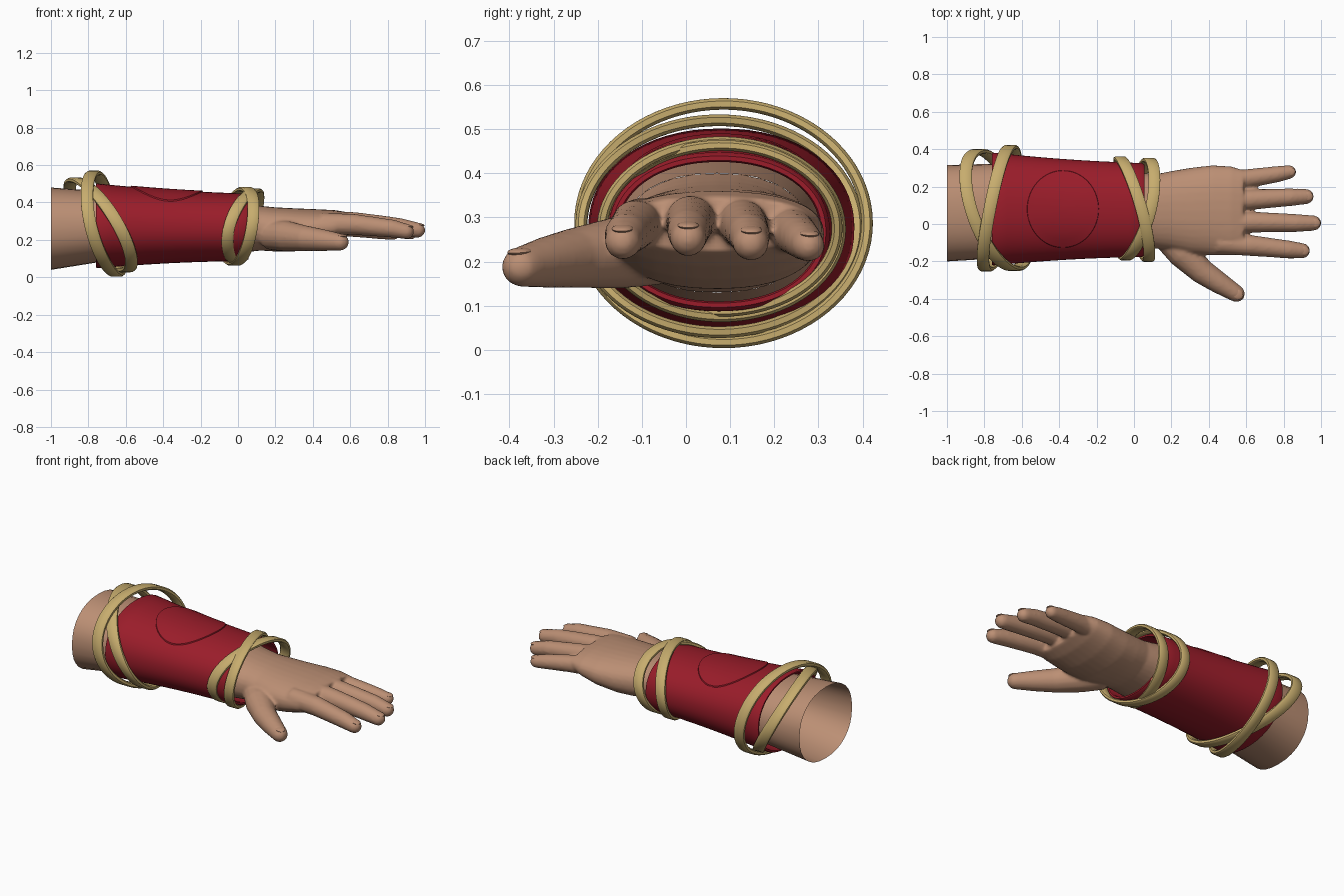
import bpy, bmesh, math
from mathutils import Vector

if "Cube" in bpy.data.objects:
    bpy.data.objects.remove(bpy.data.objects["Cube"])


def material(name, rgb):
    m = bpy.data.materials.new(name)
    m.diffuse_color = (*rgb, 1)
    m.use_nodes = True
    m.node_tree.nodes["Principled BSDF"].inputs["Base Color"].default_value = m.diffuse_color
    return m


SKIN = material("skin", (0.50, 0.275, 0.175))
RED = material("red_cloth", (0.325, 0.012, 0.023))
GOLD = material("gold_cord", (0.57, 0.415, 0.155))


def skin_rings(bm, rings, closed=False, cap=(False, False)):
    """Loft quads through equally sized rings of points."""
    vs = [[bm.verts.new(p) for p in r] for r in rings]
    n = len(vs[0])
    for i in range(len(vs) if closed else len(vs) - 1):
        a, b = vs[i], vs[(i + 1) % len(vs)]
        for j in range(n):
            k = (j + 1) % n
            bm.faces.new((a[j], a[k], b[k], b[j]))
    if cap[0]:
        bm.faces.new(vs[0][::-1])
    if cap[1]:
        bm.faces.new(vs[-1])


def finish(bm, name, mat, angle=40):
    bmesh.ops.recalc_face_normals(bm, faces=bm.faces[:])
    me = bpy.data.meshes.new(name)
    bm.to_mesh(me)
    bm.free()
    ob = bpy.data.objects.new(name, me)
    bpy.context.collection.objects.link(ob)
    me.materials.append(mat)
    bpy.ops.object.select_all(action='DESELECT')
    ob.select_set(True)
    bpy.context.view_layer.objects.active = ob
    bpy.ops.object.shade_smooth_by_angle(angle=math.radians(angle))
    return ob


def section(x, y0, y1, z0, z1, power=2.15, n=32, inset=0.0):
    """Superellipse cross-section of the arm at x."""
    out = []
    for i in range(n):
        t = 2 * math.pi * i / n
        c, s = math.cos(t), math.sin(t)
        u = math.copysign(abs(c) ** (2 / power), c)
        v = math.copysign(abs(s) ** (2 / power), s)
        out.append((x, (y0 + y1) / 2 + u * ((y1 - y0) / 2 - inset),
                    (z0 + z1) / 2 + v * ((z1 - z0) / 2 - inset)))
    return out


# Forearm: open tube
bm = bmesh.new()
skin_rings(bm, [section(*r, power=2.25) for r in (
    (-1.0, -0.20, 0.315, 0.04, 0.48), (-0.75, -0.185, 0.322, 0.08, 0.462),
    (-0.4, -0.165, 0.31, 0.105, 0.435), (0.0, -0.14, 0.28, 0.13, 0.40))])
finish(bm, "forearm", SKIN)

# Hand: palm and digits, fused together
bm = bmesh.new()
skin_rings(bm, [section(*r, power=2.25) for r in (
    (-0.01, -0.142, 0.282, 0.128, 0.402), (0.05, -0.135, 0.272, 0.135, 0.392),
    (0.12, -0.13, 0.267, 0.143, 0.382), (0.2, -0.14, 0.283, 0.138, 0.374),
    (0.3, -0.162, 0.30, 0.138, 0.369), (0.42, -0.168, 0.314, 0.16, 0.364),
    (0.52, -0.168, 0.308, 0.19, 0.359), (0.585, -0.155, 0.288, 0.222, 0.348))],
    cap=(True, True))

DIGITS = {
    "index": [(0.45, -0.10, 0.285, 0.06), (0.62, -0.115, 0.283, 0.056), (0.72, -0.125, 0.272, 0.052),
              (0.83, -0.137, 0.26, 0.048), (0.90, -0.143, 0.245, 0.041)],
    "middle": [(0.45, 0.01, 0.295, 0.06), (0.62, 0.01, 0.293, 0.056), (0.75, 0.008, 0.281, 0.052),
               (0.87, 0.005, 0.268, 0.048), (0.96, 0.005, 0.252, 0.041)],
    "ring": [(0.45, 0.12, 0.29, 0.06), (0.62, 0.13, 0.284, 0.055), (0.73, 0.137, 0.272, 0.051),
             (0.84, 0.143, 0.26, 0.047), (0.92, 0.147, 0.242, 0.041)],
    "little": [(0.45, 0.22, 0.275, 0.055), (0.6, 0.242, 0.268, 0.051), (0.69, 0.255, 0.257, 0.047),
               (0.77, 0.267, 0.246, 0.043), (0.83, 0.278, 0.236, 0.037)],
    "thumb": [(0.17, -0.06, 0.225, 0.078), (0.26, -0.155, 0.22, 0.082), (0.365, -0.255, 0.208, 0.068),
              (0.46, -0.318, 0.198, 0.058), (0.547, -0.372, 0.188, 0.046)],
}


def digit_rings(pts, n=16):
    p = [Vector(q[:3]) for q in pts]
    r = [q[3] for q in pts]
    d = (p[-1] - p[-2]).normalized()
    for a in (25, 50, 70, 85):                     # rounded tip
        p.append(p[len(pts) - 1] + d * r[len(pts) - 1] * math.sin(math.radians(a)))
        r.append(r[len(pts) - 1] * math.cos(math.radians(a)))
    rings = []
    for i, c in enumerate(p):
        t = (p[min(i + 1, len(p) - 1)] - p[max(i - 1, 0)]).normalized()
        side = Vector((0, 0, 1)).cross(t).normalized()
        up = t.cross(side)
        rings.append([c + (side * math.cos(k * 2 * math.pi / n)
                           + up * math.sin(k * 2 * math.pi / n)) * r[i] for k in range(n)])
    return rings


for pts in DIGITS.values():
    skin_rings(bm, digit_rings(pts), cap=(True, True))
hand = finish(bm, "hand", SKIN, 60)
rm = hand.modifiers.new("fuse", 'REMESH')
rm.mode, rm.voxel_size, rm.use_smooth_shade = 'VOXEL', 0.009, True
sm = hand.modifiers.new("soften", 'SMOOTH')
sm.factor, sm.iterations = 0.5, 4

# Fingernails: thin shields on top of each tip
bm = bmesh.new()
for pts in DIGITS.values():
    tip, r = Vector(pts[-1][:3]), pts[-1][3]
    d = (tip - Vector(pts[-2][:3])).normalized()
    side = Vector((0, 0, 1)).cross(d).normalized()
    up = d.cross(side)
    res = bmesh.ops.create_uvsphere(bm, u_segments=16, v_segments=8, radius=1)
    for v in res["verts"]:
        c = v.co.copy()
        v.co = tip + d * (c.x * 0.7 + 0.1) * r + side * c.y * r * 0.6 + up * (r * 0.76 + c.z * r * 0.2)
finish(bm, "fingernails", SKIN, 60)

# Sleeve: tapered cuff with wall thickness and rolled rims
X0, X1 = -0.76, 0.055
A, B = (-0.222, 0.382, 0.048, 0.502), (-0.175, 0.325, 0.088, 0.447)


def sleeve_row(x):
    f = (x - X0) / (X1 - X0)
    k = 0.008 * math.sin(math.pi * f)              # slight waist
    return [a + (b - a) * f + s * k for a, b, s in zip(A, B, (1, -1, 1, -1))]


bm = bmesh.new()
steps = [(X0, .014), (X0, .005), (X0 + .008, 0)] + \
        [(X0 + (X1 - X0) * i / 10, 0) for i in range(1, 10)] + \
        [(X1 - .012, 0), (X1, .008), (X1, .018), (X1 - .012, .022), (X0 + .012, .016)]
skin_rings(bm, [section(x, *sleeve_row(x), n=64, inset=i) for x, i in steps], closed=True)
finish(bm, "sleeve", RED)

# Round panel lying on the top of the sleeve
bm = bmesh.new()


def on_sleeve(x, y, lift):
    y0, y1, z0, z1 = sleeve_row(x)
    u = abs(y - (y0 + y1) / 2) / ((y1 - y0) / 2)
    return (x, y, (z0 + z1) / 2 + (z1 - z0) / 2 * (1 - u ** 2.15) ** (1 / 2.15) + lift)


rings = [[on_sleeve(-0.38 + 0.19 * f * math.cos(t * math.pi / 32),
                    0.08 + 0.205 * f * math.sin(t * math.pi / 32), h) for t in range(64)]
         for f, h in ((1.015, -0.004), (1, 0.006), (.8, .006), (.6, .006), (.4, .006), (.2, .006), (.03, .006))]
skin_rings(bm, rings, cap=(False, True))
finish(bm, "round_panel", RED)


# Cords: pairs of tilted flat rings crossing each other around the arm
def cord(name, xs, cy, cz, ry, rz, hw, ht, n=80):
    """xs: x position at the back, top, front and bottom of the ring."""
    back, top, front, bottom = xs
    mid = sum(xs) / 4
    pts, out = [], []
    for i in range(n):
        a = 2 * math.pi * i / n
        c, s = math.cos(a), math.sin(a)
        x = mid + (back - front) / 2 * c + (top - bottom) / 2 * s \
            + (back + front - top - bottom) / 4 * math.cos(2 * a)
        pts.append(Vector((x, cy + ry * c, cz + rz * s)))
        out.append(Vector((0, c / ry, s / rz)).normalized())
    prof = [(-1, -.5), (-.75, -1), (.75, -1), (1, -.5), (1, .5), (.75, 1), (-.75, 1), (-1, .5)]
    rings = []
    for i in range(n):
        tan = (pts[(i + 1) % n] - pts[i - 1]).normalized()
        wide = tan.cross(out[i]).normalized()
        nor = wide.cross(tan)
        rings.append([pts[i] + wide * u * hw + nor * v * ht for u, v in prof])
    bm = bmesh.new()
    skin_rings(bm, rings, closed=True)
    finish(bm, name, GOLD, 50)


cord("elbow_cord_outer", (-.66, -.77, -.79, -.65), 0.085, 0.287, .325, .27, .033, .013)
cord("elbow_cord_inner", (-.83, -.87, -.64, -.60), 0.075, 0.28, .312, .24, .033, .013)
cord("wrist_cord_outer", (-.075, .04, .075, -.02), 0.08, 0.273, .27, .198, .031, .012)
cord("wrist_cord_inner", (.08, .09, -.045, -.01), 0.08, 0.275, .262, .188, .031, .012)
